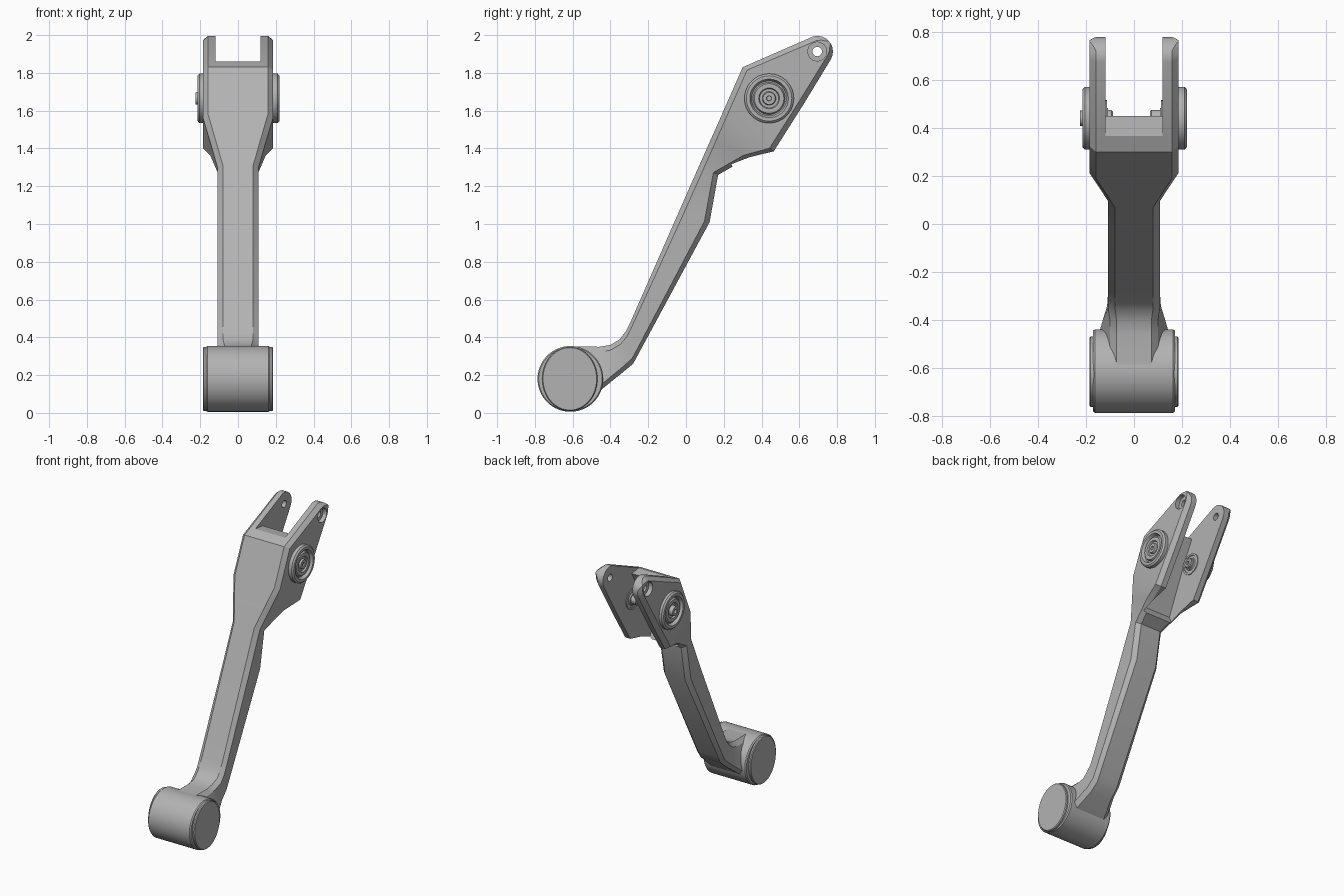
import bpy, bmesh, math
from mathutils import Vector

if "Cube" in bpy.data.objects:
    bpy.data.objects.remove(bpy.data.objects["Cube"])

steel = bpy.data.materials.new("grey steel")
steel.use_nodes = True
GREY = (0.45, 0.45, 0.45, 1)
steel.diffuse_color = GREY
steel.node_tree.nodes["Principled BSDF"].inputs["Base Color"].default_value = GREY


def skin(name, rings, closed_ends=True):
    """Join rings of equal point count into one solid."""
    bm = bmesh.new()
    loops = [[bm.verts.new(p) for p in ring] for ring in rings]
    n = len(loops[0])
    for a, b in zip(loops, loops[1:]):
        for i in range(n):
            j = (i + 1) % n
            bm.faces.new((a[i], a[j], b[j], b[i]))
    if closed_ends:
        bm.faces.new(loops[0])
        bm.faces.new(loops[-1])
    bmesh.ops.recalc_face_normals(bm, faces=bm.faces)
    mesh = bpy.data.meshes.new(name)
    bm.to_mesh(mesh)
    bm.free()
    mesh.materials.append(steel)
    obj = bpy.data.objects.new(name, mesh)
    bpy.context.collection.objects.link(obj)
    return obj


def lathe(name, centre, profile, sides=48, squash=1):
    """Turn (radius, x) points about an axis parallel to x."""
    cy, cz = centre
    turns = [2 * math.pi * i / sides for i in range(sides)]
    return skin(name, [[(x, cy + r * squash * math.cos(t), cz + r * math.sin(t))
                        for t in turns] for r, x in profile])


def cut(target, cutter):
    mod = target.modifiers.new("cut", "BOOLEAN")
    mod.operation = "DIFFERENCE"
    mod.solver = "EXACT"
    mod.object = cutter
    bpy.context.view_layer.objects.active = target
    bpy.ops.object.modifier_apply(modifier=mod.name)
    bpy.data.objects.remove(cutter)


def section(front, back, wide_front, wide_back):
    """Chamfered cross-section between a front and a back point."""
    f, b = Vector((0, *front)), Vector((0, *back))
    c = min(0.028, 0.3 * (b - f).length)
    step = (b - f).normalized() * c
    half = [(f, wide_front - c), (f + step, wide_front),
            (b - step, wide_back), (b, wide_back - c)]
    return ([p + Vector((w, 0, 0)) for p, w in half] +
            [p - Vector((w, 0, 0)) for p, w in reversed(half)])


# Lever arm: sections from the roller up to the rounded fork tip
TIP, TIP_R = (0.695, 1.913), 0.083
HUB = (0.44, 1.665)
ROLLER = (-0.612, 0.18)
stations = [
    ((-0.62, 0.352), (-0.56, 0.05), 0.10, 0.165),
    ((-0.46, 0.35), (-0.47, 0.105), 0.10, 0.15),
    ((-0.40, 0.36), (-0.40, 0.162), 0.10, 0.13),
    ((-0.35, 0.39), (-0.34, 0.21), 0.108, 0.112),
    ((-0.32, 0.43), (-0.28, 0.26), 0.108, 0.108),
    ((-0.29, 0.49), (-0.25, 0.315), 0.108, 0.108),
    ((-0.05, 1.037), (0.125, 1.01), 0.108, 0.108),
    ((0.07, 1.31), (0.17, 1.26), 0.108, 0.108),
    ((0.13, 1.445), (0.33, 1.352), 0.147, 0.147),
    ((0.19, 1.58), (0.465, 1.385), 0.186, 0.186),
    ((0.30, 1.83), (0.62, 1.63), 0.186, 0.186),
]


def on_tip(deg):
    a = math.radians(deg)
    return TIP[0] + TIP_R * math.cos(a), TIP[1] + TIP_R * math.sin(a)


for spread in (68, 50, 35, 20, 8):
    stations.append((on_tip(37 + spread), on_tip(37 - spread), 0.186, 0.186))
arm = skin("lever_arm", [section(*s) for s in stations])

# Open slot between the fork cheeks, leaving a web along the front
slot = [(0.22, 1.36), (0.27, 1.25), (0.6, 1.25), (1, 1.7), (1, 2.1),
        (0.36, 2.1), (0.36, 1.86), (0.45, 1.85), (0.39, 1.74)]
cut(arm, skin("slot_cutter", [[(x, y, z) for y, z in slot] for x in (-0.118, 0.118)]))

# Pin hole with a wider recess on each outer face
cut(arm, lathe("pin_cutter", TIP, [(0.025, -0.4), (0.025, 0.4)], 24))
for side in (-1, 1):
    cut(arm, lathe("recess_cutter", TIP,
                   [(0.05, side * 0.155), (0.05, side * 0.4)], 24))

# Roller with a shallow cap at each end
roller = lathe("roller", ROLLER, [(0.168, -0.17), (0.174, -0.162),
                                  (0.174, 0.162), (0.168, 0.17)], 64)
parts = [arm, roller]
for side, label in ((-1, "right"), (1, "left")):
    cap = [(0.17, 0.15), (0.17, 0.18), (0.165, 0.186)]
    parts.append(lathe(label + "_roller_cap", (-0.615, 0.18),
                       [(r, side * x) for r, x in cap], 64, 0.86))

    # Stepped bearing hub on the outside of the cheek
    face = 0.22 if side > 0 else 0.214
    tip = 0.005 if side > 0 else -0.01
    hub = [(0.131, -0.06), (0.131, -0.01), (0.12, 0), (0.102, 0), (0.092, 0.022),
           (0.085, 0.022), (0.078, 0.008), (0.055, 0.008), (0.05, 0.018),
           (0.036, 0.018), (0.032, tip), (0.014, tip), (0.012, 0.015)]
    parts.append(lathe(label + "_bearing_hub", HUB,
                       [(r, side * (face - d if d > 0 or r < 0.1 else face + d))
                        for r, d in hub]))

    # Flush ring and bolt end on the inside of the cheek
    end = 0.066 if side > 0 else 0.088
    inner = [(0.075, 0.15), (0.075, 0.112), (0.062, 0.112), (0.06, 0.117),
             (0.045, 0.117), (0.042, 0.108), (0.034, 0.108), (0.034, end + 0.006),
             (0.028, end), (0.014, end), (0.012, end + 0.012)]
    parts.append(lathe(label + "_inner_bolt", HUB, [(r, side * x) for r, x in inner], 32))

# Smooth the turned surfaces and keep the chamfers crisp
bpy.ops.object.select_all(action="DESELECT")
for obj in parts:
    obj.select_set(True)
bpy.context.view_layer.objects.active = arm
bpy.ops.object.shade_smooth_by_angle(angle=math.radians(28))
